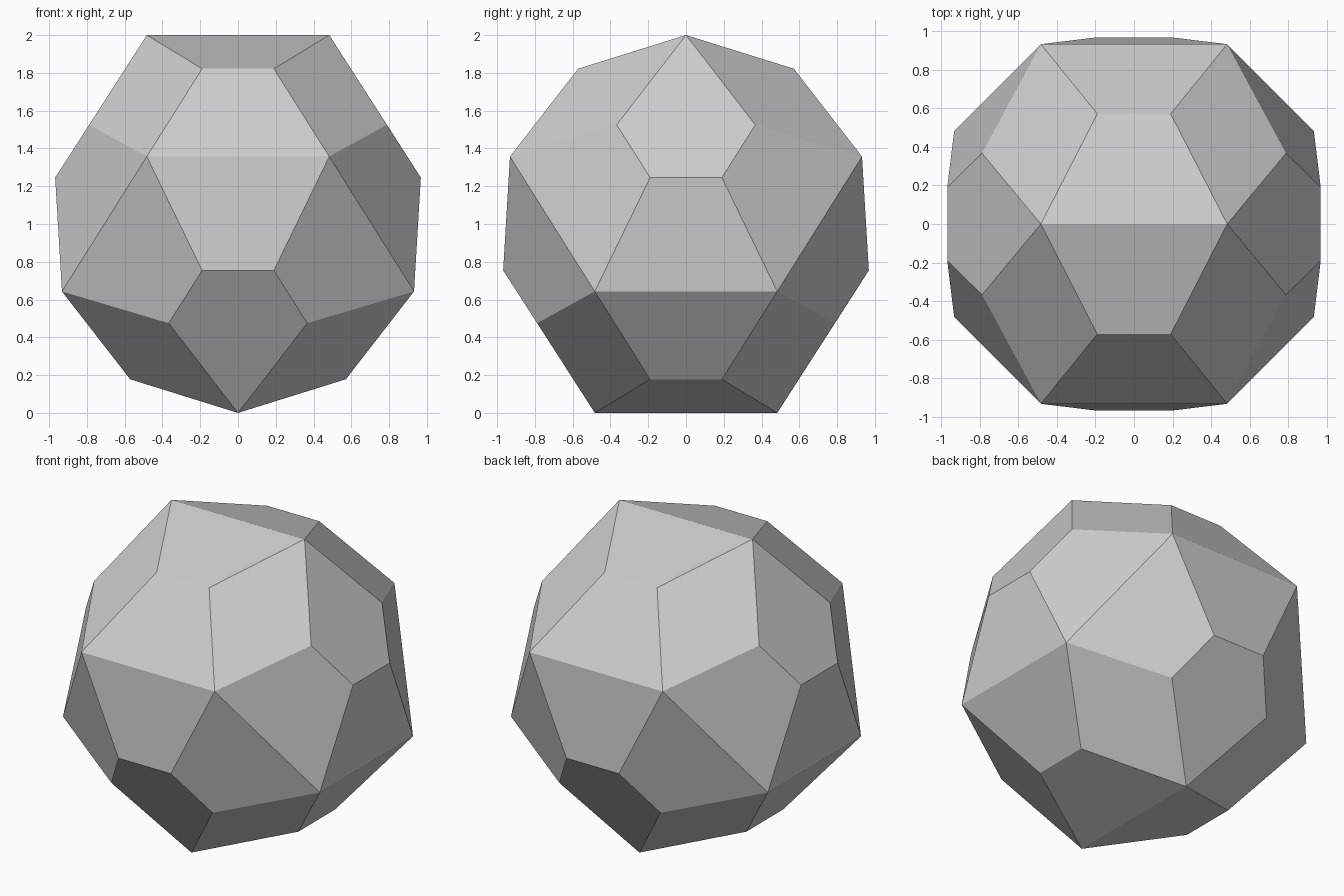
import bpy, bmesh, math
from itertools import product
from mathutils import Vector

if "Cube" in bpy.data.objects:
    bpy.data.objects.remove(bpy.data.objects["Cube"])

# One corner per family; mirrored in x and y, then swapped to the lower half
CORNERS = [
    (0.483, 0.0, 1.0),
    (0.19, 0.571, 0.822),
    (0.788, 0.367, 0.525),
    (0.968, 0.19, 0.246),
    (0.483, 0.932, 0.357),
]

points = set()
for x, y, z in CORNERS:
    for sx, sy in product((-1, 1), repeat=2):
        px, py = sx * x, sy * y + 0.0
        points.add((px, py, z))       # upper half
        points.add((py, px, -z))      # lower half, turned a quarter turn

# Faceted solid: skin the corners, then merge coplanar triangles
bm = bmesh.new()
for p in points:
    bm.verts.new(Vector(p) + Vector((0, 0, 1)))
bmesh.ops.remove_doubles(bm, verts=bm.verts[:], dist=1e-4)
bmesh.ops.convex_hull(bm, input=bm.verts[:])
bmesh.ops.dissolve_limit(bm, angle_limit=math.radians(5),
                         verts=bm.verts[:], edges=bm.edges[:])
bmesh.ops.recalc_face_normals(bm, faces=bm.faces[:])

mesh = bpy.data.meshes.new("faceted_solid")
bm.to_mesh(mesh)
bm.free()

# Plain grey
grey = bpy.data.materials.new("light_grey")
grey.diffuse_color = (0.604, 0.604, 0.604, 1.0)
grey.use_nodes = True
grey.node_tree.nodes["Principled BSDF"].inputs["Base Color"].default_value = grey.diffuse_color
mesh.materials.append(grey)

solid = bpy.data.objects.new("faceted_solid", mesh)
bpy.context.collection.objects.link(solid)
